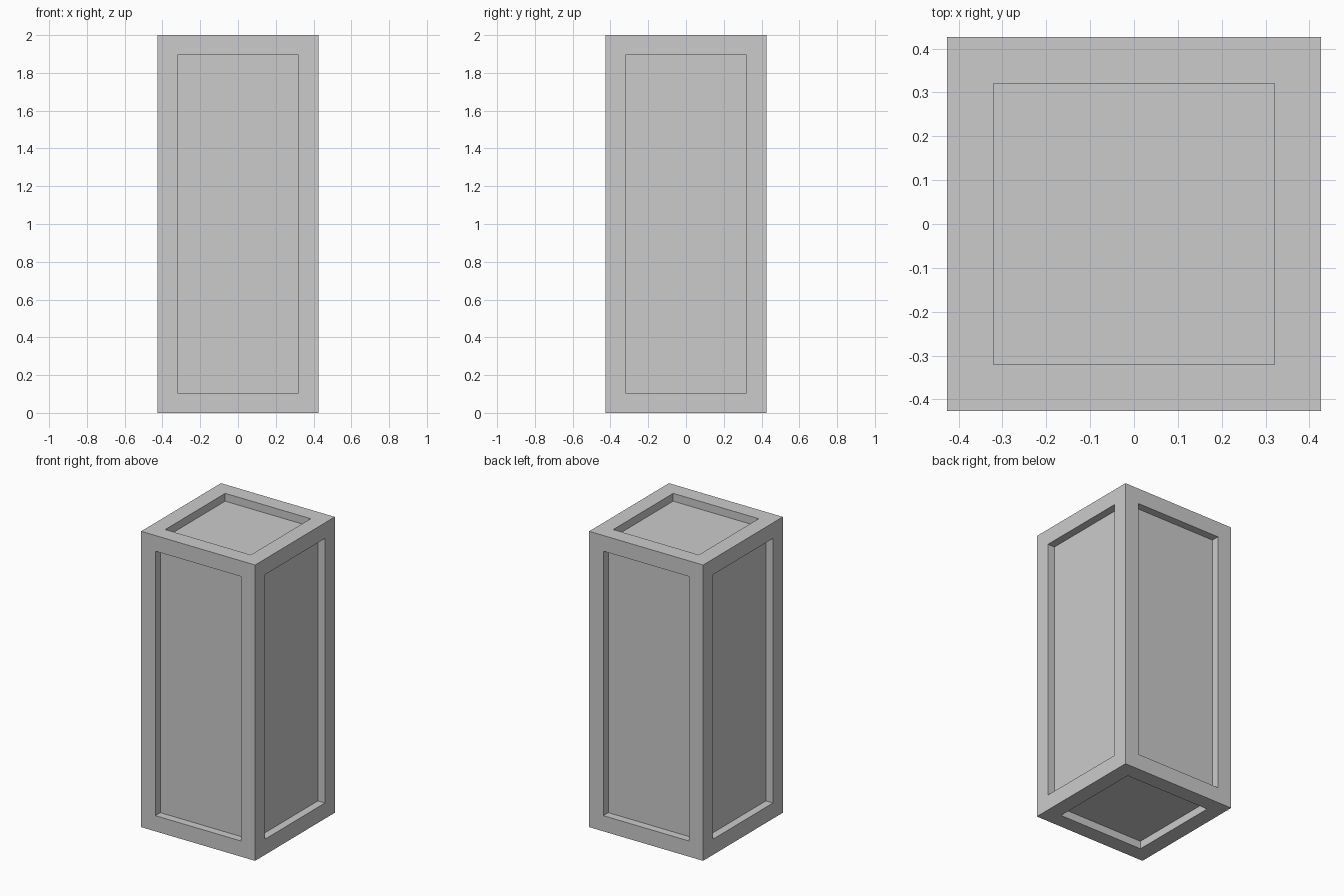
import bpy, bmesh
from mathutils import Matrix

if "Cube" in bpy.data.objects:
    bpy.data.objects.remove(bpy.data.objects["Cube"])

WIDTH, HEIGHT = 0.852, 2.0
BORDER, DEPTH = 0.106, 0.053

# Solid block standing on the ground
bm = bmesh.new()
bmesh.ops.create_cube(bm, size=1.0, matrix=Matrix.Translation((0, 0, HEIGHT / 2))
                      @ Matrix.Diagonal((WIDTH, WIDTH, HEIGHT, 1)))
panels = list(bm.faces)

# Frame border on all six sides, then straight-walled recessed panels
bmesh.ops.inset_individual(bm, faces=panels, thickness=BORDER, use_even_offset=True)
for panel in panels:
    normal = panel.normal.copy()
    new = bmesh.ops.extrude_discrete_faces(bm, faces=[panel])["faces"][0]
    bmesh.ops.translate(bm, verts=new.verts, vec=-normal * DEPTH)
bmesh.ops.recalc_face_normals(bm, faces=bm.faces)

mesh = bpy.data.meshes.new("panelled_crate")
bm.to_mesh(mesh)
bm.free()
bpy.context.collection.objects.link(bpy.data.objects.new("panelled_crate", mesh))
